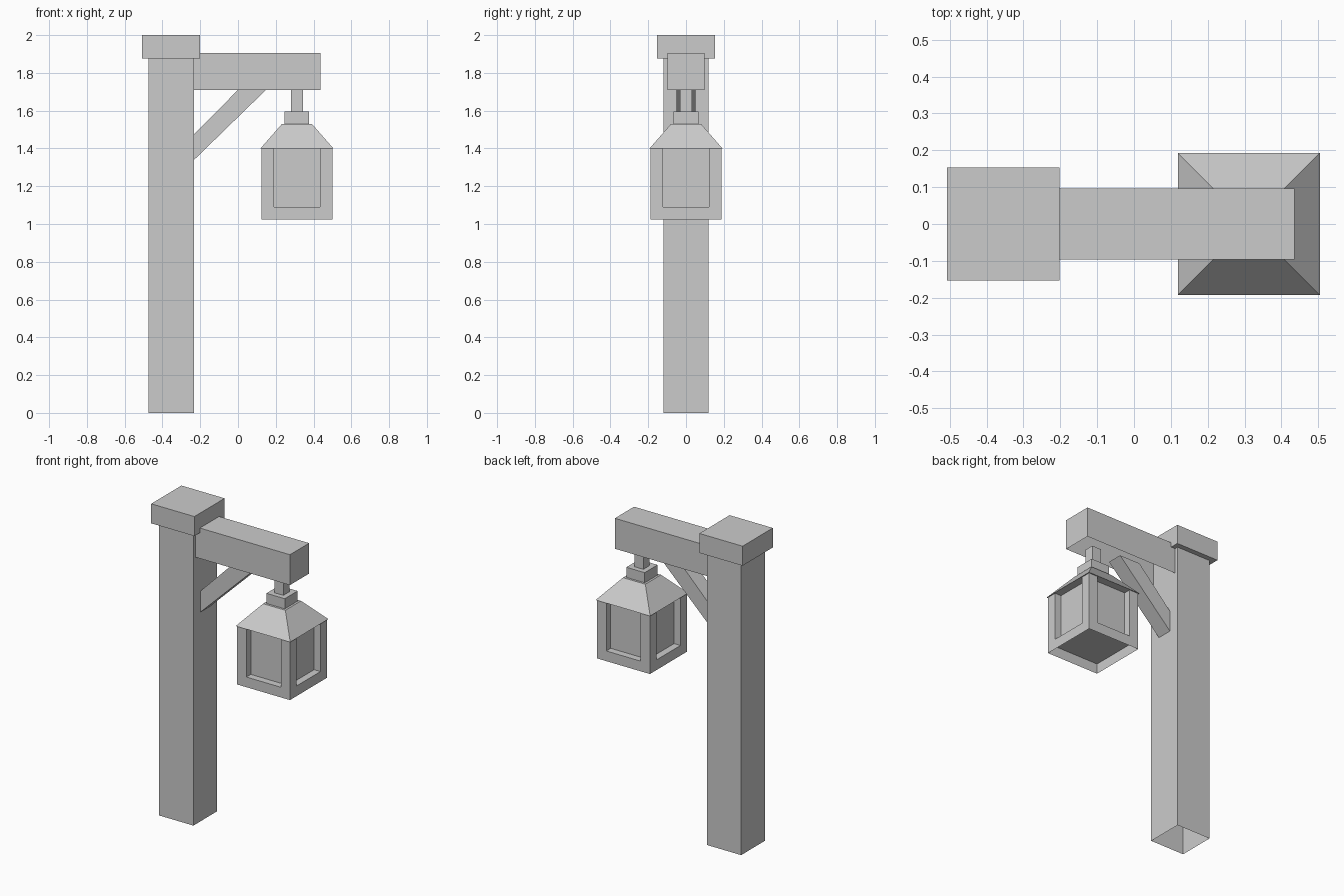
import bpy, bmesh

if "Cube" in bpy.data.objects:
    bpy.data.objects.remove(bpy.data.objects["Cube"])

LX = 0.312  # lantern centre


def finish(name, bm):
    bmesh.ops.recalc_face_normals(bm, faces=bm.faces)
    me = bpy.data.meshes.new(name)
    bm.to_mesh(me)
    bm.free()
    ob = bpy.data.objects.new(name, me)
    bpy.context.collection.objects.link(ob)
    return ob


def box(name, x, y, z, top_scale=1.0, open_bottom=False):
    """Box from (min, max) ranges; the top can taper, the underside can be open."""
    bm = bmesh.new()
    bmesh.ops.create_cube(bm, size=1)
    cx, cy = sum(x) / 2, sum(y) / 2
    for v in bm.verts:
        top = v.co.z > 0
        s = top_scale if top else 1.0
        v.co = (cx + v.co.x * (x[1] - x[0]) * s,
                cy + v.co.y * (y[1] - y[0]) * s,
                z[1] if top else z[0])
    if open_bottom:
        low = [f for f in bm.faces if all(v.co.z < z[0] + 1e-5 for v in f.verts)]
        bmesh.ops.delete(bm, geom=low, context='FACES_ONLY')
    return finish(name, bm)


def lantern_box(name, half, z, **kw):
    return box(name, (LX - half, LX + half), (-half, half), z, **kw)


def extrude_profile(bm, pts, vec, capped=False):
    """Sweep a closed outline along a vector."""
    a = [bm.verts.new(p) for p in pts]
    b = [bm.verts.new([p[i] + vec[i] for i in range(3)]) for p in pts]
    n = len(pts)
    for i in range(n):
        j = (i + 1) % n
        bm.faces.new((a[i], a[j], b[j], b[i]))
    if capped:
        bm.faces.new(a[::-1])
        bm.faces.new(b)
    return a


# Post, cap and beam
box("post", (-0.475, -0.232), (-0.12, 0.12), (0, 1.875), open_bottom=True)
box("post_cap", (-0.508, -0.202), (-0.153, 0.153), (1.875, 2.0))
box("beam", (-0.232, 0.436), (-0.097, 0.097), (1.71, 1.905), open_bottom=True)

# Diagonal brace
bm = bmesh.new()
extrude_profile(bm, [(-0.232, -0.05, 1.34), (0.148, -0.05, 1.71),
                     (0.0, -0.05, 1.71), (-0.232, -0.05, 1.475)],
                (0, 0.1, 0), capped=True)
finish("brace", bm)

# Lantern hanger, collar and roof
lantern_box("hanger", 0.032, (1.595, 1.71))
lantern_box("roof_collar", 0.065, (1.53, 1.595))
lantern_box("lantern_roof", 0.193, (1.40, 1.53), top_scale=0.41)

# Lantern body: plan outline with a recessed window on each side
H, W, D = 0.187, 0.122, 0.045
side = [(-H, -H), (-W, -H), (-W, -H + D), (W, -H + D), (W, -H)]
outline = []
for _ in range(4):
    outline += [(LX + px, py, 1.09) for px, py in side]
    side = [(-py, px) for px, py in side]
bm = bmesh.new()
extrude_profile(bm, outline, (0, 0, 0.31))
finish("lantern_windows", bm)

# Lantern base: sill plate with an open skirt below
lantern_box("lantern_base", H, (1.025, 1.09), open_bottom=True)
